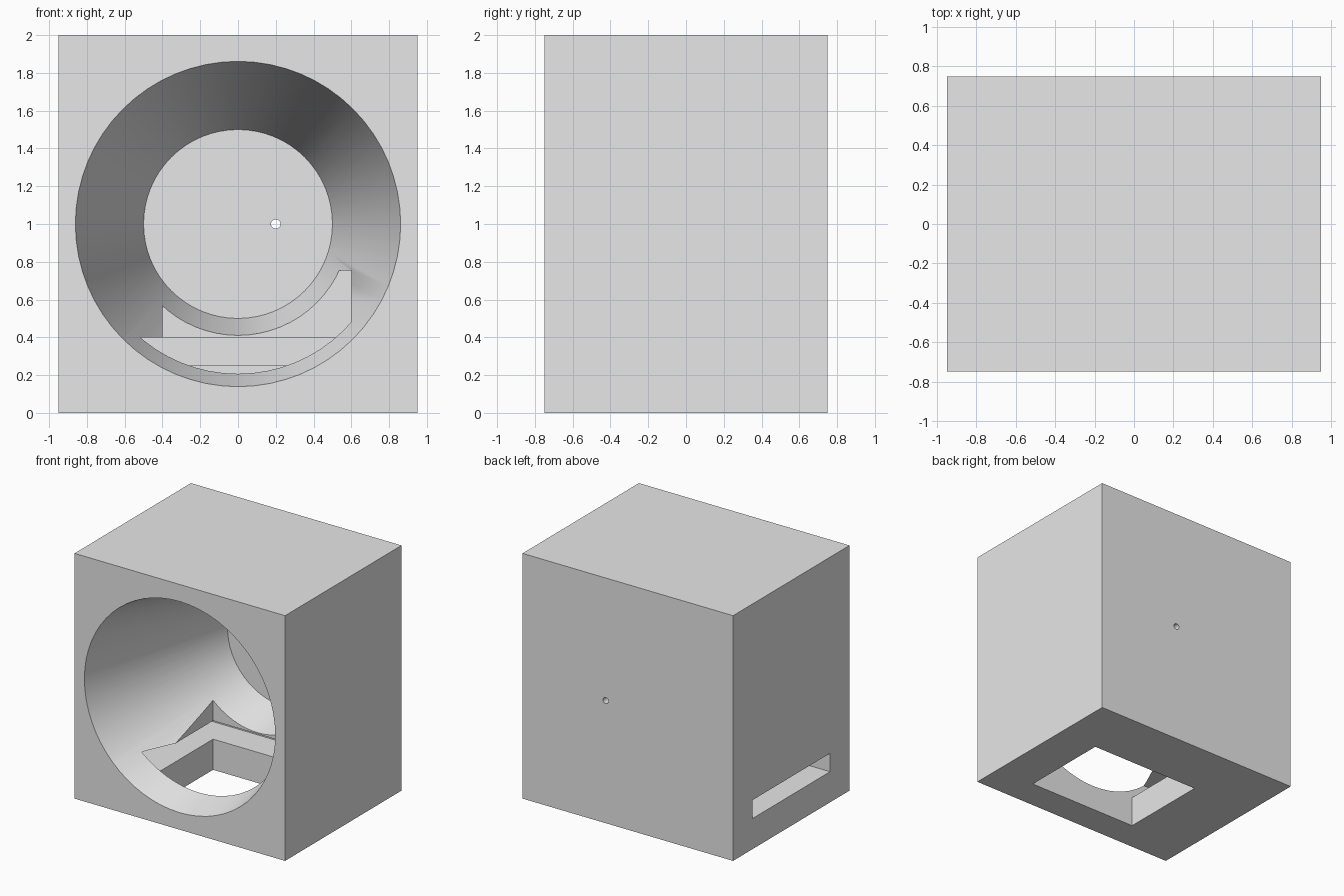
import bpy
from math import pi, radians
from mathutils import Vector

old = bpy.data.objects.get("Cube")
if old:
    bpy.data.objects.remove(old)

W, D, H = 1.9, 1.5, 2.0
FRONT, BACK = -D / 2, D / 2
FUNNEL_END = 0.58
R_FRONT, R_BACK = 0.861, 0.5

grey = bpy.data.materials.new("light grey")
grey.use_nodes = True
grey.diffuse_color = (0.8, 0.8, 0.8, 1)
grey.node_tree.nodes["Principled BSDF"].inputs["Base Color"].default_value = (0.8, 0.8, 0.8, 1)


def box(name, low, high):
    low, high = Vector(low), Vector(high)
    bpy.ops.mesh.primitive_cube_add(size=1, location=(low + high) / 2)
    ob = bpy.context.object
    ob.name = name
    ob.scale = high - low
    bpy.ops.object.transform_apply(location=True, rotation=True, scale=True)
    ob.data.materials.append(grey)
    return ob


def cone(name, x, z, y0, y1, r0, r1, sides):
    # Round cutter running from front to back
    bpy.ops.mesh.primitive_cone_add(vertices=sides, radius1=r0, radius2=r1, depth=y1 - y0,
                                    location=(x, (y0 + y1) / 2, z), rotation=(-pi / 2, 0, 0))
    ob = bpy.context.object
    ob.name = name
    bpy.ops.object.transform_apply(location=True, rotation=True, scale=True)
    ob.data.materials.append(grey)
    return ob


housing = box("housing", (-W / 2, FRONT, 0), (W / 2, BACK, H))

# Funnel starts slightly ahead of the face at the same slope
over = 0.1
slope = (R_FRONT - R_BACK) / (FUNNEL_END - FRONT)
cutters = [
    cone("funnel_cutter", 0, 1, FRONT - over, FUNNEL_END, R_FRONT + over * slope, R_BACK, 64),
    box("floor_opening_cutter", (-0.4, -0.5, -0.1), (0.6, 0.25, 0.755)),
    box("side_slot_cutter", (-1.1, -0.5, 0.25), (0.6, 0.5, 0.4)),
    cone("cable_hole_cutter", 0.2, 1, FUNNEL_END - 0.1, BACK + 0.1, 0.025, 0.025, 24),
]

# Carve the openings, then discard the cutters
for cutter in cutters:
    cutter.hide_render = True
    bpy.ops.object.select_all(action='DESELECT')
    housing.select_set(True)
    bpy.context.view_layer.objects.active = housing
    mod = housing.modifiers.new(cutter.name, 'BOOLEAN')
    mod.operation = 'DIFFERENCE'
    mod.solver = 'EXACT'
    mod.object = cutter
    bpy.ops.object.modifier_apply(modifier=mod.name)
    bpy.data.objects.remove(cutter)

bpy.ops.object.shade_smooth_by_angle(angle=radians(30))
